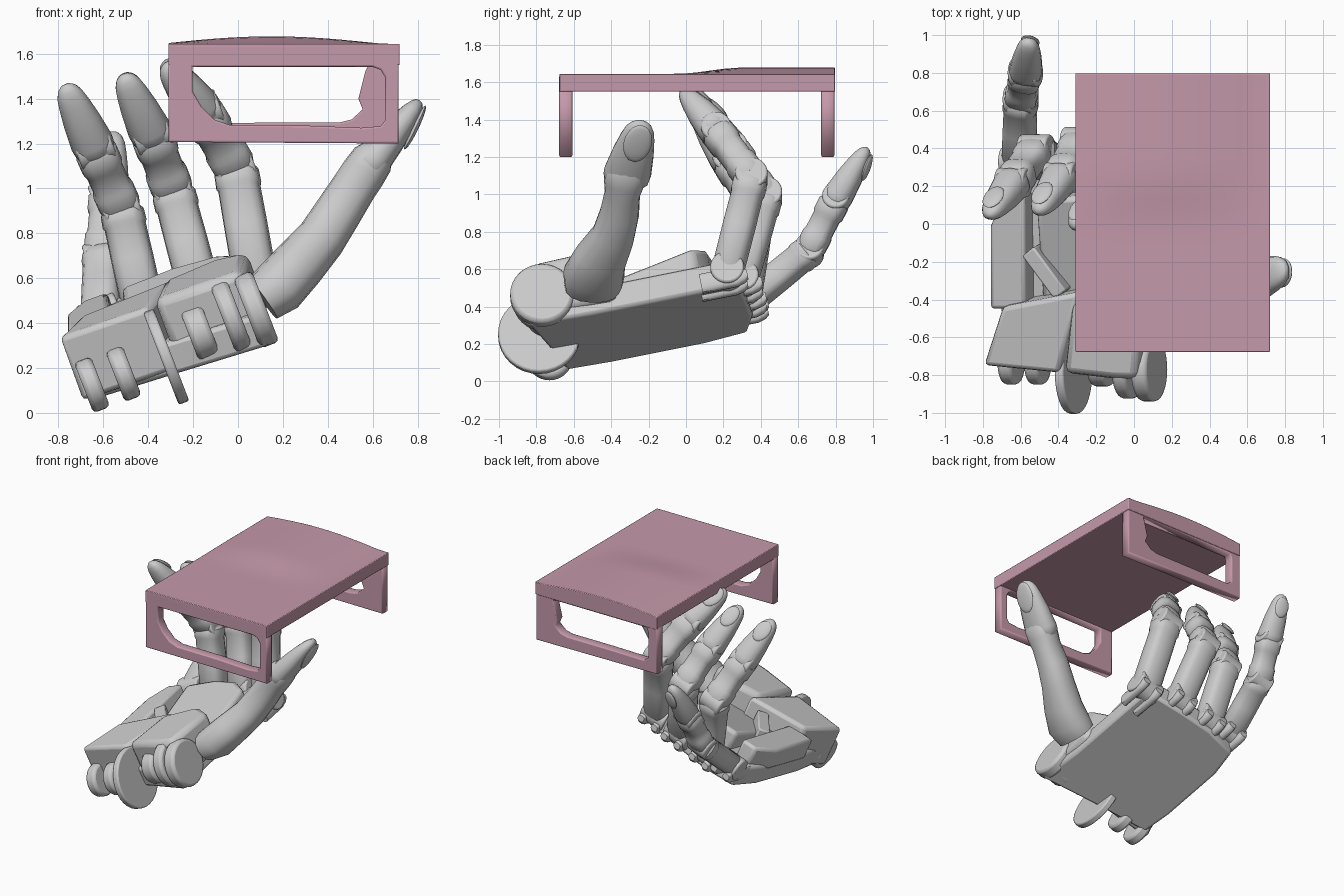
import bpy, bmesh, math
from mathutils import Vector, Matrix

if "Cube" in bpy.data.objects:
    bpy.data.objects.remove(bpy.data.objects["Cube"])

U = Vector((0.93, 0, 0.36)).normalized()            # across the palm
N = Vector((-0.36, -0.2, 1)).normalized()           # palm normal


def base_z(x, y):
    return 0.416 + 0.36 * x + 0.2 * y               # plane of the back of the hand


def finish(name, bm, bevel=0, mat=None, angle=35):
    bmesh.ops.recalc_face_normals(bm, faces=bm.faces)
    me = bpy.data.meshes.new(name)
    bm.to_mesh(me)
    bm.free()
    ob = bpy.data.objects.new(name, me)
    bpy.context.collection.objects.link(ob)
    if mat:
        me.materials.append(mat)
    if bevel:
        m = ob.modifiers.new("bevel", 'BEVEL')
        m.width, m.segments, m.limit_method = bevel, 2, 'ANGLE'
    bpy.ops.object.select_all(action='DESELECT')
    ob.select_set(True)
    bpy.context.view_layer.objects.active = ob
    bpy.ops.object.shade_smooth_by_angle(angle=math.radians(angle))
    return ob


def plate(name, outline, lo, hi, bevel=0.02, slope=0):
    """Slab on the tilted palm plane; outline in world x, y; slope thickens it toward the fingers."""
    bm = bmesh.new()
    rows = [[bm.verts.new(Vector((x, y, base_z(x, y))) + N * (w + g * y)) for x, y in outline]
            for w, g in ((lo, 0), (hi, slope))]
    bm.faces.new(rows[0])
    bm.faces.new(rows[1])
    n = len(outline)
    for i in range(n):
        j = (i + 1) % n
        bm.faces.new((rows[0][i], rows[0][j], rows[1][j], rows[1][i]))
    return finish(name, bm, bevel)


def disc(name, centre, axis, r, depth, bevel=0.01):
    bm = bmesh.new()
    rot = Vector(axis).to_track_quat('Z', 'Y').to_matrix().to_4x4()
    bmesh.ops.create_cone(bm, cap_ends=True, segments=32, radius1=r, radius2=r, depth=depth,
                          matrix=Matrix.Translation(centre) @ rot)
    return finish(name, bm, bevel)


def frame(d, side):
    d = d.normalized()
    s = (side - d * side.dot(d)).normalized()
    return d, s, d.cross(s)


def sweep(name, rows, side, sides=16, power=0.7):
    """Rounded-box tube; rows are (point, half width, half depth)."""
    bm = bmesh.new()
    rings = []
    pts = [Vector(r[0]) for r in rows]
    for n, (p, (_, hw, hd)) in enumerate(zip(pts, rows)):
        d, s, k = frame(pts[min(n + 1, len(pts) - 1)] - pts[max(n - 1, 0)], side)
        ring = []
        for i in range(sides):
            c, q = math.cos(2 * math.pi * i / sides), math.sin(2 * math.pi * i / sides)
            c, q = math.copysign(abs(c) ** power, c), math.copysign(abs(q) ** power, q)
            ring.append(bm.verts.new(p + s * c * hw + k * q * hd))
        rings.append(ring)
    for r0, r1 in zip(rings, rings[1:]):
        for i in range(sides):
            j = (i + 1) % sides
            bm.faces.new((r0[i], r0[j], r1[j], r1[i]))
    bm.faces.new(rings[0])
    bm.faces.new(rings[-1])
    finish(name, bm)


def loft(name, a, b, side, hw, hd, profile, power=0.7):
    """Straight tube; profile rows are (t, width scale, depth scale)."""
    a, b = Vector(a), Vector(b)
    sweep(name, [(a.lerp(b, t), hw * sw, hd * sd) for t, sw, sd in profile], side, power=power)


def nail(name, a, b, side, hw, hd):
    a, b = Vector(a), Vector(b)
    d, s, k = frame(b - a, side)
    k2 = (k + d * 0.22).normalized()
    m = Matrix((s, s.cross(k2) * -1, k2)).transposed().to_4x4()
    bm = bmesh.new()
    bmesh.ops.create_uvsphere(bm, u_segments=20, v_segments=10, radius=1,
                              matrix=Matrix.Translation(a.lerp(b, .72) + k * hd * .7) @ m
                              @ Matrix.Diagonal((hw * .58, hw * .85, .016, 1)))
    finish(name, bm)


BONE = [(0, .8, .8), (.06, .98, .96), (.5, .97, .97), (.82, .95, .95), (.85, 1.02, 1.02), (.96, 1, 1), (1, .85, .85)]
MID = [(0, .9, .85), (.08, 1, .97), (.3, 1, .98), (.36, .9, .9), (.66, .9, .9), (.72, 1, 1), (.93, 1, 1), (1, .85, .85)]
TIP = [(-.08, .8, .8), (0, .97, 1), (.1, 1, 1), (.45, .87, .86), (.7, .73, .68), (.84, .62, .54),
       (.93, .46, .4), (.98, .27, .24), (1, .06, .06)]

# Fingers: base, two joints, tip, half width
FINGERS = {
    "index": ((.08, .22, .58), (-.01, .35, 1.09), (-.16, .16, 1.34), (-.32, -.02, 1.555), .1),
    "middle": ((-.17, .3, .54), (-.29, .43, .99), (-.385, .25, 1.24), (-.51, .06, 1.505), .098),
    "ring": ((-.42, .32, .46), (-.52, .39, .91), (-.64, .22, 1.18), (-.77, .04, 1.46), .098),
    "little": ((-.61, .33, .43), (-.6, .66, .7), (-.575, .8, .97), (-.555, .97, 1.25), .09)}
for f, (b, p, d, t, w) in FINGERS.items():
    loft(f + "_proximal", b, p, U, w, w * .92, BONE)
    loft(f + "_middle", p, d, U, w * .97, w * .9, MID)
    loft(f + "_fingertip", d, t, U, w * .98, w * .9, TIP, power=.85)
    nail(f + "_nail", d, t, U, w * .98, w * .88)
    disc(f + "_knuckle", b, U, w * .9, w * 2)
    disc(f + "_joint", p, U, w * .86, w * 1.7)
    disc(f + "_tip_joint", d, U, w * .8, w * 1.7)
    # palm prongs holding each knuckle
    for sgn in (-1, 1):
        q = Vector(b) + U * sgn * w * .6 - N * .05
        loft(f + "_prong", q + Vector((0, -.15, -.035)), q + Vector((0, .1, .015)), U, .03, .055,
             [(0, 1, 1), (.75, 1, 1), (.92, 1, .75), (1, .9, .4)])

# Thumb: curved base, then joint and tip
TS = Vector((0, -1, 0))
sweep("thumb_base", [((.11, -.5, .51), .15, .11), ((.18, -.495, .56), .165, .125), ((.27, -.455, .66), .14, .12),
                     ((.37, -.39, .775), .115, .11), ((.45, -.355, .9), .105, .105), ((.52, -.34, 1.01), .095, .1),
                     ((.56, -.33, 1.07), .11, .1), ((.6, -.32, 1.13), .115, .095), ((.625, -.315, 1.17), .09, .07)],
      TS, power=.85)
ta, tb = (.575, -.32, 1.09), (.81, -.235, 1.39)
loft("thumb_tip", ta, tb, TS, .128, .082, TIP, power=.85)
nail("thumb_nail", ta, tb, TS, .13, .08)

# Palm
plate("palm_back", [(-.64, -.64), (-.66, -.4), (-.66, .1), (-.62, .33), (-.4, .36), (-.15, .33), (.09, .29), (.12, .2),
                    (.12, -.5), (.14, -.84), (-.3, -.72)], 0, .15)
plate("palm_pad", [(-.43, -.45), (-.43, .18), (-.2, .2), (0, .16), (.1, .08), (.1, -.45)], .1, .25, .03, .2)
plate("little_finger_pad", [(-.67, -.4), (-.67, .04), (-.6, .2), (-.49, .2), (-.48, -.4)], .12, .28)
plate("palm_bar", [(-.5, -.12), (-.44, -.07), (-.27, -.3), (-.33, -.35)], .15, .28, .01)
plate("wrist_cover", [(-.59, -.38), (-.69, -.69), (-.29, -.73), (-.18, -.3)], .02, .33, .025)
plate("thumb_mount", [(-.22, -.36), (-.26, -.73), (.0, -.76), (.13, -.76), (.16, -.38), (.02, -.28)], .05, .35, .04)

# Wrist hinge
disc("wrist_disc", (-.32, -.785, .25), U, .22, .05)
for x, y, z, r, th in ((-.65, -.73, .125, .12, .08), (-.51, -.73, .175, .12, .08),
                       (-.17, -.74, .36, .12, .1), (-.03, -.76, .43, .165, .08), (.08, -.77, .46, .17, .09)):
    disc("wrist_lug", (x, y, z), U, r, th, .02)

# Table
pink = bpy.data.materials.new("pink")
pink.diffuse_color = (.56, .32, .4, 1)
pink.use_nodes = True
pink.node_tree.nodes["Principled BSDF"].inputs["Base Color"].default_value = pink.diffuse_color

# Table top with a soft swell toward the back
bm = bmesh.new()
bmesh.ops.create_cube(bm, size=1, matrix=Matrix.Translation((.205, .06, 1.597)) @ Matrix.Diagonal((1.03, 1.475, .095, 1)))
bmesh.ops.subdivide_edges(bm, edges=bm.edges[:], cuts=19, use_grid_fill=True)
for v in bm.verts:
    if v.co.z > 1.64:
        rise = min(1, max(0, (v.co.y + .05) / .35))
        v.co.z += .033 * rise * rise * (3 - 2 * rise) * max(0, math.cos((v.co.x - .15) * 3.2))
finish("table_top", bm, .012, pink)


# End frames: outer outline with a rounded opening
def end_frame(name, y, hole):
    cu = bpy.data.curves.new(name, 'CURVE')
    cu.dimensions, cu.fill_mode = '2D', 'BOTH'
    cu.extrude, cu.bevel_depth, cu.bevel_resolution = .027, .008, 1
    for pts in ([(-.302, 1.215), (.708, 1.208), (.708, 1.63), (-.302, 1.63)], hole):
        sp = cu.splines.new('POLY')
        sp.points.add(len(pts) - 1)
        for p, (a, b) in zip(sp.points, pts):
            p.co = (a, b, 0, 1)
        sp.use_cyclic_u = True
    ob = bpy.data.objects.new(name, cu)
    bpy.context.collection.objects.link(ob)
    ob.location.y, ob.rotation_euler.x = y, math.pi / 2
    cu.materials.append(pink)
    bpy.ops.object.select_all(action='DESELECT')
    ob.select_set(True)
    bpy.context.view_layer.objects.active = ob
    bpy.ops.object.convert(target='MESH')


end_frame("front_frame", -.643, [(-.21, 1.55), (-.21, 1.43), (-.17, 1.36), (-.11, 1.3), (-.04, 1.275), (.3, 1.272),
                                 (.55, 1.262), (.64, 1.27), (.663, 1.3), (.663, 1.5), (.64, 1.535), (.6, 1.55)])
end_frame("back_frame", .758, [(-.23, 1.55), (-.24, 1.5), (-.24, 1.31), (-.2, 1.28), (.1, 1.285), (.45, 1.285),
                               (.51, 1.3), (.565, 1.35), (.545, 1.4), (.575, 1.52), (.59, 1.55)])
